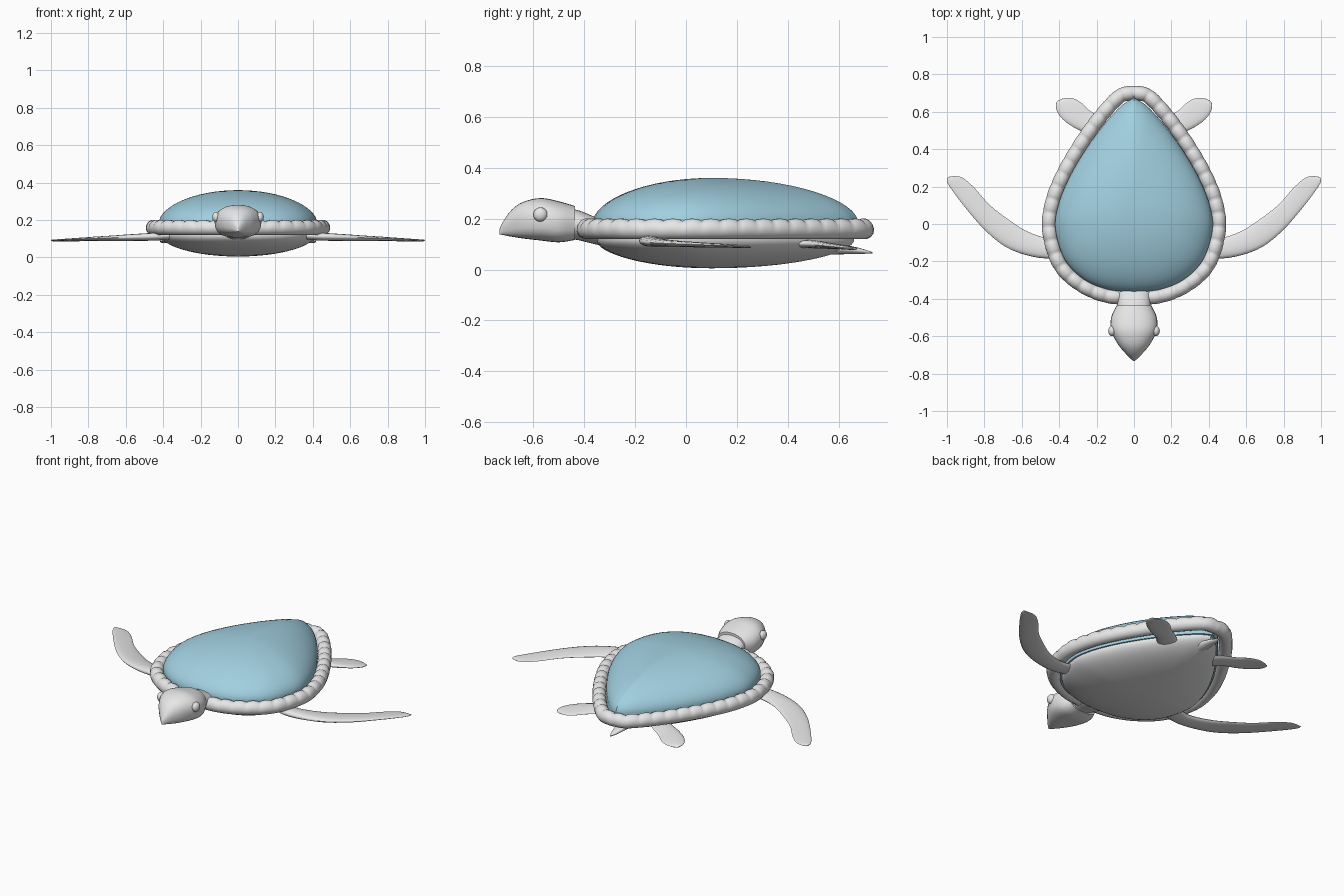
import bpy, bmesh, math
from mathutils import Vector

if "Cube" in bpy.data.objects:
    bpy.data.objects.remove(bpy.data.objects["Cube"])


def material(name, rgb):
    m = bpy.data.materials.new(name)
    m.diffuse_color = (*rgb, 1)
    m.use_nodes = True
    m.node_tree.nodes["Principled BSDF"].inputs["Base Color"].default_value = m.diffuse_color
    return m


GREY = material("pale grey", (0.8, 0.8, 0.8))
BLUE = material("soft blue", (0.36, 0.63, 0.75))


def smooth_path(pts, steps):
    """Catmull-Rom through points of any dimension, ends included."""
    p = [Vector(a) for a in pts]
    p = [2 * p[0] - p[1]] + p + [2 * p[-1] - p[-2]]
    out = []
    for i in range(1, len(p) - 2):
        a, b, c, d = p[i - 1:i + 3]
        for k in range(steps):
            t = k / steps
            out.append(0.5 * (2 * b + (c - a) * t + (2 * a - 5 * b + 4 * c - d) * t * t
                              + (3 * b - a - 3 * c + d) * t ** 3))
    return out + [p[-2]]


def loft(name, rings, mat, closed=False, angle=45):
    bm = bmesh.new()
    rows = [[bm.verts.new(v) for v in r] for r in rings]
    n = len(rows[0])
    for i in range(len(rows) - (0 if closed else 1)):
        a, b = rows[i], rows[(i + 1) % len(rows)]
        for j in range(n):
            k = (j + 1) % n
            bm.faces.new((a[j], a[k], b[k], b[j]))
    if not closed:
        bm.faces.new(rows[0])
        bm.faces.new(rows[-1])
    bmesh.ops.remove_doubles(bm, verts=bm.verts, dist=0.0002)
    bmesh.ops.recalc_face_normals(bm, faces=bm.faces)
    return finish(name, bm, mat, angle)


def finish(name, bm, mat, angle=45):
    me = bpy.data.meshes.new(name)
    bm.to_mesh(me)
    bm.free()
    me.materials.append(mat)
    ob = bpy.data.objects.new(name, me)
    bpy.context.collection.objects.link(ob)
    bpy.ops.object.select_all(action='DESELECT')
    ob.select_set(True)
    bpy.context.view_layer.objects.active = ob
    bpy.ops.object.shade_smooth_by_angle(angle=math.radians(angle))
    return ob


def mirrored(half):
    return half + [Vector((-p.x, p.y)) for p in half[-2:0:-1]]


# Teardrop outline of the shell, front to tail tip
half = smooth_path([(0, -.365), (.14, -.35), (.27, -.295), (.37, -.19), (.42, -.03), (.405, .1),
                    (.35, .24), (.27, .38), (.17, .52), (.07, .63), (0, .675)], 5)
outline = mirrored(half)
MID = Vector((0, 0.1))


def dome(name, scale, z0, height, power, mat, skirt):
    rings = [[(*(MID + (p - MID) * scale), z0 + skirt) for p in outline]]
    for i in range(17):
        a = i / 16 * math.pi / 2
        s = max(math.cos(a), 0.002)
        z = z0 + height * (1 - s * s) ** power
        rings.append([(*(MID + (p - MID) * s * scale), z) for p in outline])
    return loft(name, rings, mat)


dome("shell", 1.0, 0.19, 0.17, 0.56, BLUE, -0.07)
dome("belly", 0.975, 0.115, -0.11, 0.56, GREY, 0.03)

# Scalloped rim: tube following a widened outline, with bulging beads on its upper side
rim_half = smooth_path([(0, -.395), (.15, -.382), (.29, -.32), (.4, -.21), (.453, -.03), (.435, .12),
                        (.38, .26), (.295, .41), (.19, .56), (.08, .68), (0, .702)], 60)
path = mirrored(rim_half)
lengths = [0]
for i in range(len(path)):
    lengths.append(lengths[-1] + (path[(i + 1) % len(path)] - path[i]).length)
BEADS, PER = 42, 7
rings, j = [], 0
for k in range(BEADS * PER):
    d = lengths[-1] * k / (BEADS * PER)
    while lengths[j + 1] < d:
        j += 1
    a, b = path[j], path[(j + 1) % len(path)]
    p = a.lerp(b, (d - lengths[j]) / (lengths[j + 1] - lengths[j]))
    tan = (path[(j + 12) % len(path)] - path[j - 12]).normalized()
    out = Vector((tan.y, -tan.x))
    bump = abs(math.sin(math.pi * k / PER)) ** 0.6
    ring = []
    for m in range(14):
        t = math.tau * m / 14
        r = 0.039 - 0.007 * (1 - bump) * max(0, 0.3 + math.sin(t))
        q = p + out * r * math.cos(t)
        ring.append((q.x, q.y, 0.16 + 1.05 * r * math.sin(t)))
    rings.append(ring)
loft("shell_rim", rings, GREY, closed=True, angle=60)


# Head and neck: sections of (y, half width, bottom z, top z)
def body(name, stations, steps, boxy, n=28):
    rings = []
    for y, w, lo, hi in smooth_path(stations, steps):
        ring = []
        for m in range(n):
            t = math.tau * m / n
            c, s = math.cos(t), math.sin(t)
            e = boxy if s < 0 else 0.9
            x = math.copysign(abs(c) ** e, c) * w * (1 + 0.12 * min(s, 0))
            z = (lo + hi) / 2 + math.copysign(abs(s) ** e, s) * (hi - lo) / 2
            ring.append((x, y, z))
        rings.append(ring)
    return loft(name, rings, GREY)


body("head", [(-.733, .003, .138, .16), (-.715, .024, .135, .195), (-.685, .052, .129, .235),
              (-.64, .088, .122, .266), (-.57, .122, .114, .281), (-.5, .122, .107, .268),
              (-.437, .094, .116, .25)], 4, 0.6)
body("neck", [(-.46, .09, .12, .24), (-.42, .088, .115, .232), (-.36, .092, .1, .208),
              (-.28, .1, .085, .18)], 3, 0.9)

# Tail: small pointed cone under the tip
body("tail", [(.5, .04, .06, .115), (.6, .035, .06, .102), (.68, .022, .061, .085),
              (.732, .002, .064, .069)], 4, 1)

for side, label in ((1, "right"), (-1, "left")):
    # Eye bulge
    bm = bmesh.new()
    bmesh.ops.create_uvsphere(bm, u_segments=20, v_segments=12, radius=0.028)
    for v in bm.verts:
        v.co = Vector((v.co.x * 0.75 + side * 0.117, v.co.y - 0.572, v.co.z + 0.216))
    finish(label + "_eye", bm, GREY)

    # Flippers: (leading x, y, trailing x, y, middle z, half thickness)
    flippers = {
        "front_flipper": [(.34, -.17, .36, -.06, .115, .02), (.45, -.185, .46, -.075, .11, .021),
                          (.57, -.168, .57, -.04, .106, .018), (.69, -.12, .66, .016, .102, .014),
                          (.8, -.03, .77, .1, .098, .011), (.9, .085, .85, .19, .094, .008),
                          (.965, .17, .91, .243, .091, .006), (.997, .22, .95, .256, .09, .005),
                          (1.0, .245, .99, .252, .09, .002)],
        "rear_flipper": [(.17, .4, .1, .49, .1, .016), (.24, .475, .165, .56, .098, .016),
                         (.31, .51, .235, .605, .094, .013), (.37, .55, .285, .65, .09, .01),
                         (.405, .59, .33, .673, .086, .008), (.418, .625, .375, .672, .083, .006),
                         (.415, .65, .402, .662, .081, .002)],
    }
    for name, stations in flippers.items():
        rings = []
        for lx, ly, tx, ty, z, h in smooth_path(stations, 4):
            ring = []
            for m in range(16):
                t = math.tau * m / 16
                u = 0.5 - 0.5 * math.cos(t)
                thick = h * math.sin(t) * (1.2 - 0.5 * u)
                ring.append((side * (lx + (tx - lx) * u), ly + (ty - ly) * u,
                             z + thick + 0.006 * (0.5 - u)))
            rings.append(ring)
        loft(label + "_" + name, rings, GREY, angle=70)
